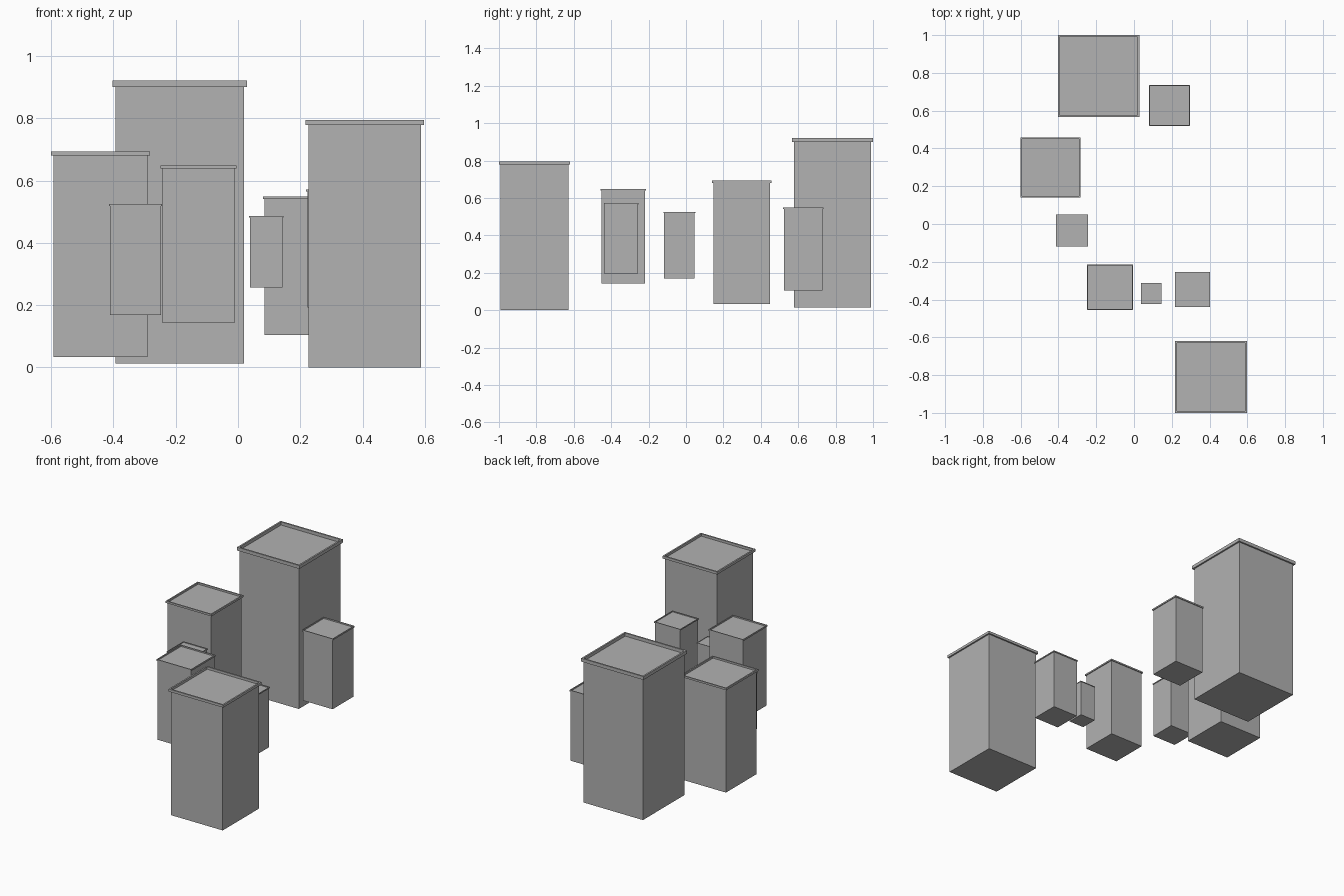
import bpy
import bmesh
from mathutils import Vector

default = bpy.data.objects.get("Cube")
if default:
    bpy.data.objects.remove(default, do_unlink=True)

# Single concrete colour
GREY = (0.445, 0.445, 0.445, 1.0)
concrete = bpy.data.materials.new("concrete_grey")
concrete.use_nodes = True
concrete.diffuse_color = GREY
concrete.node_tree.nodes["Principled BSDF"].inputs["Base Color"].default_value = GREY


def tower(name, x, y, width, rim_width, base, roof, top):
    """Square block with an overhanging parapet around a sunken flat roof."""
    # Square rings from the foot up, over the rim and down to the roof
    profile = [(width, base), (width, roof), (rim_width, roof),
               (rim_width, top), (width, top), (width, roof + 0.001)]
    corners = [(-1, -1), (1, -1), (1, 1), (-1, 1)]
    bm = bmesh.new()
    rings = [[bm.verts.new(Vector((x + cx * w / 2, y + cy * w / 2, z)))
              for cx, cy in corners] for w, z in profile]
    bm.faces.new(rings[0][::-1])
    for low, high in zip(rings, rings[1:]):
        for i in range(4):
            j = (i + 1) % 4
            bm.faces.new((low[i], low[j], high[j], high[i]))
    bm.faces.new(rings[-1])
    bmesh.ops.recalc_face_normals(bm, faces=bm.faces)
    mesh = bpy.data.meshes.new(name)
    bm.to_mesh(mesh)
    bm.free()
    mesh.materials.append(concrete)
    obj = bpy.data.objects.new(name, mesh)
    bpy.context.collection.objects.link(obj)
    return obj


# Cluster of towers, from back to front
tower("tallest_tower", -0.187, 0.783, 0.413, 0.433, 0.013, 0.900, 0.921)
tower("back_left_tower", 0.188, 0.627, 0.206, 0.216, 0.104, 0.540, 0.549)
tower("right_tower", -0.442, 0.299, 0.302, 0.318, 0.033, 0.681, 0.693)
tower("right_small_tower", -0.329, -0.035, 0.163, 0.170, 0.168, 0.518, 0.524)
tower("middle_tower", -0.127, -0.335, 0.232, 0.243, 0.142, 0.639, 0.648)
tower("smallest_tower", 0.091, -0.368, 0.105, 0.110, 0.257, 0.482, 0.486)
tower("left_small_tower", 0.310, -0.347, 0.175, 0.184, 0.193, 0.565, 0.572)
tower("front_tower", 0.407, -0.810, 0.361, 0.380, 0.0, 0.778, 0.794)
